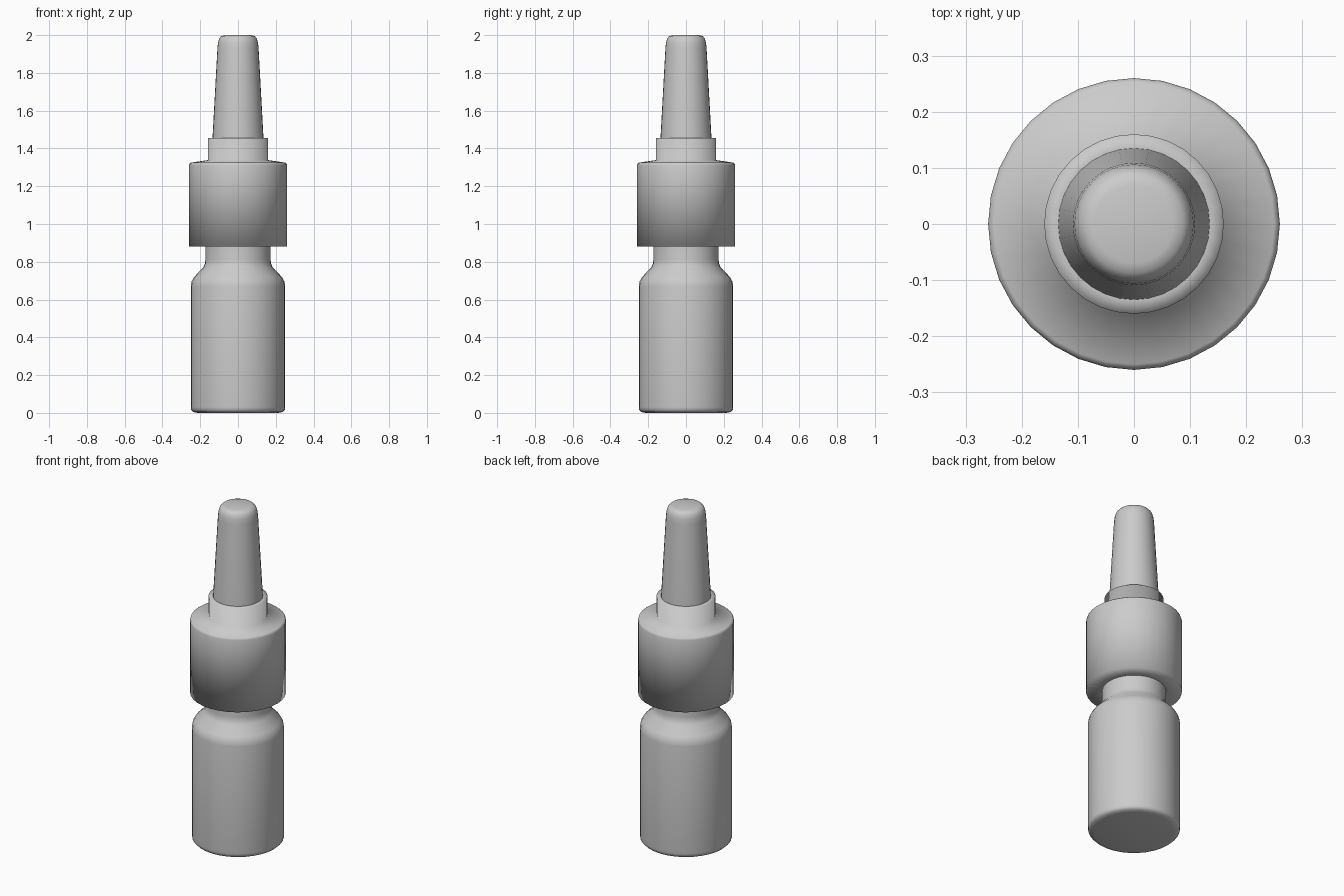
import bpy
import bmesh
from math import cos, sin, tau

SIDES = 32

cube = bpy.data.objects.get("Cube")
if cube:
    bpy.data.objects.remove(cube, do_unlink=True)

grey = bpy.data.materials.new("plain grey")
grey.use_nodes = True
colour = (0.6, 0.6, 0.6, 1)
grey.diffuse_color = colour
grey.node_tree.nodes["Principled BSDF"].inputs["Base Color"].default_value = colour


def lathe(name, profile, cap_bottom=False, cap_top=False):
    """Turn a (radius, height) profile around z into a smooth shell."""
    bm = bmesh.new()
    rings = [[bm.verts.new((r * cos(tau * i / SIDES), r * sin(tau * i / SIDES), z))
              for i in range(SIDES)] for r, z in profile]
    for low, high in zip(rings, rings[1:]):
        for i in range(SIDES):
            j = (i + 1) % SIDES
            bm.faces.new((low[i], low[j], high[j], high[i]))
    if cap_bottom:
        bm.faces.new(rings[0][::-1])
    if cap_top:
        bm.faces.new(rings[-1])
    for face in bm.faces:
        face.smooth = True
    mesh = bpy.data.meshes.new(name)
    bm.to_mesh(mesh)
    bm.free()
    mesh.materials.append(grey)
    obj = bpy.data.objects.new(name, mesh)
    bpy.context.collection.objects.link(obj)
    return obj


# Bottle with a rounded foot, sloping shoulder and narrow neck
lathe("bottle", [(0.215, 0), (0.238, 0.005), (0.248, 0.015), (0.25, 0.03),
                 (0.25, 0.67), (0.246, 0.695), (0.232, 0.72),
                 (0.184, 0.77), (0.175, 0.79), (0.173, 0.81), (0.173, 0.88)],
      cap_bottom=True)

# Pump cap: closed underside, wide skirt, sloping top and raised collar
lathe("pump_cap", [(0.173, 0.88), (0.26, 0.88), (0.26, 1.31), (0.257, 1.32),
                   (0.25, 1.325), (0.16, 1.338), (0.16, 1.455), (0.135, 1.455)])

# Tapered nozzle with a rounded tip
lathe("nozzle", [(0.135, 1.455), (0.109, 1.93), (0.106, 1.96),
                 (0.099, 1.983), (0.088, 1.995), (0.07, 2.0)],
      cap_top=True)
